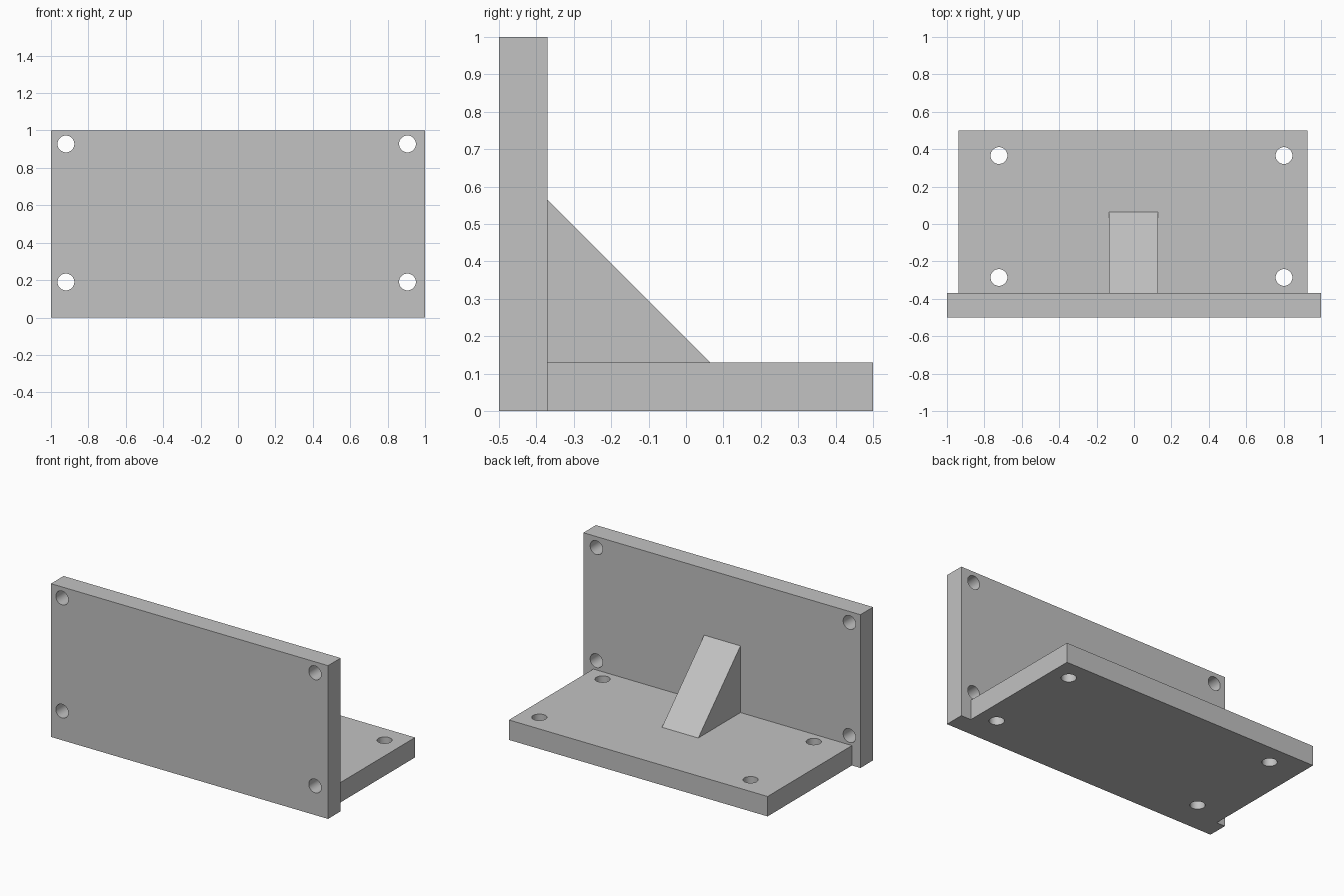
import bpy
import bmesh
from math import pi, radians
from mathutils import Matrix

cube = bpy.data.objects.get("Cube")
if cube:
    bpy.data.objects.remove(cube, do_unlink=True)

THICK = 0.13
HOLE_RADIUS = 0.045
WALL_BACK = -0.5 + THICK

grey = bpy.data.materials.new("plain grey")
grey.use_nodes = True
grey.diffuse_color = (0.54, 0.54, 0.54, 1)
grey.node_tree.nodes["Principled BSDF"].inputs["Base Color"].default_value = grey.diffuse_color


def make_object(name, bm):
    bmesh.ops.recalc_face_normals(bm, faces=bm.faces)
    mesh = bpy.data.meshes.new(name)
    bm.to_mesh(mesh)
    bm.free()
    obj = bpy.data.objects.new(name, mesh)
    bpy.context.collection.objects.link(obj)
    mesh.materials.append(grey)
    return obj


def extrude_side_profile(name, points, x0, x1):
    """Prism from a (y, z) outline, running from x0 to x1."""
    bm = bmesh.new()
    face = bm.faces.new([bm.verts.new((x0, y, z)) for y, z in points])
    result = bmesh.ops.extrude_face_region(bm, geom=[face])
    verts = [v for v in result["geom"] if isinstance(v, bmesh.types.BMVert)]
    bmesh.ops.translate(bm, verts=verts, vec=(x1 - x0, 0, 0))
    return make_object(name, bm)


def rectangle(y0, y1, z0, z1):
    return [(y0, z0), (y1, z0), (y1, z1), (y0, z1)]


def drill(obj, centres, rotation):
    """Cut round through holes and keep their walls smooth."""
    bm = bmesh.new()
    for centre in centres:
        bmesh.ops.create_cone(bm, cap_ends=True, segments=40, radius1=HOLE_RADIUS,
                              radius2=HOLE_RADIUS, depth=THICK * 2,
                              matrix=Matrix.Translation(centre) @ rotation)
    cutter = make_object(obj.name + "_hole_cutter", bm)
    cutter.hide_render = True
    mod = obj.modifiers.new("holes", "BOOLEAN")
    mod.operation = "DIFFERENCE"
    mod.solver = "EXACT"
    mod.object = cutter
    bpy.ops.object.select_all(action="DESELECT")
    obj.select_set(True)
    bpy.context.view_layer.objects.active = obj
    bpy.ops.object.modifier_apply(modifier=mod.name)
    bpy.data.objects.remove(cutter, do_unlink=True)
    bpy.ops.object.shade_smooth_by_angle(angle=radians(30))


# Upright plate with four corner holes
upright = extrude_side_profile("upright_plate", rectangle(-0.5, WALL_BACK, 0, 1), -1, 1)
drill(upright, [(x, -0.5 + THICK / 2, z) for x in (-0.92, 0.906) for z in (0.19, 0.928)],
      Matrix.Rotation(pi / 2, 4, "X"))

# Base plate, slightly narrower, with four holes
base = extrude_side_profile("base_plate", rectangle(WALL_BACK, 0.5, 0, THICK), -0.939, 0.928)
drill(base, [(x, y, THICK / 2) for x in (-0.722, 0.802) for y in (-0.286, 0.366)],
      Matrix.Identity(4))

# Triangular brace between the plates
extrude_side_profile("brace", [(WALL_BACK, THICK), (0.065, THICK), (WALL_BACK, 0.565)],
                     -0.134, 0.128)
